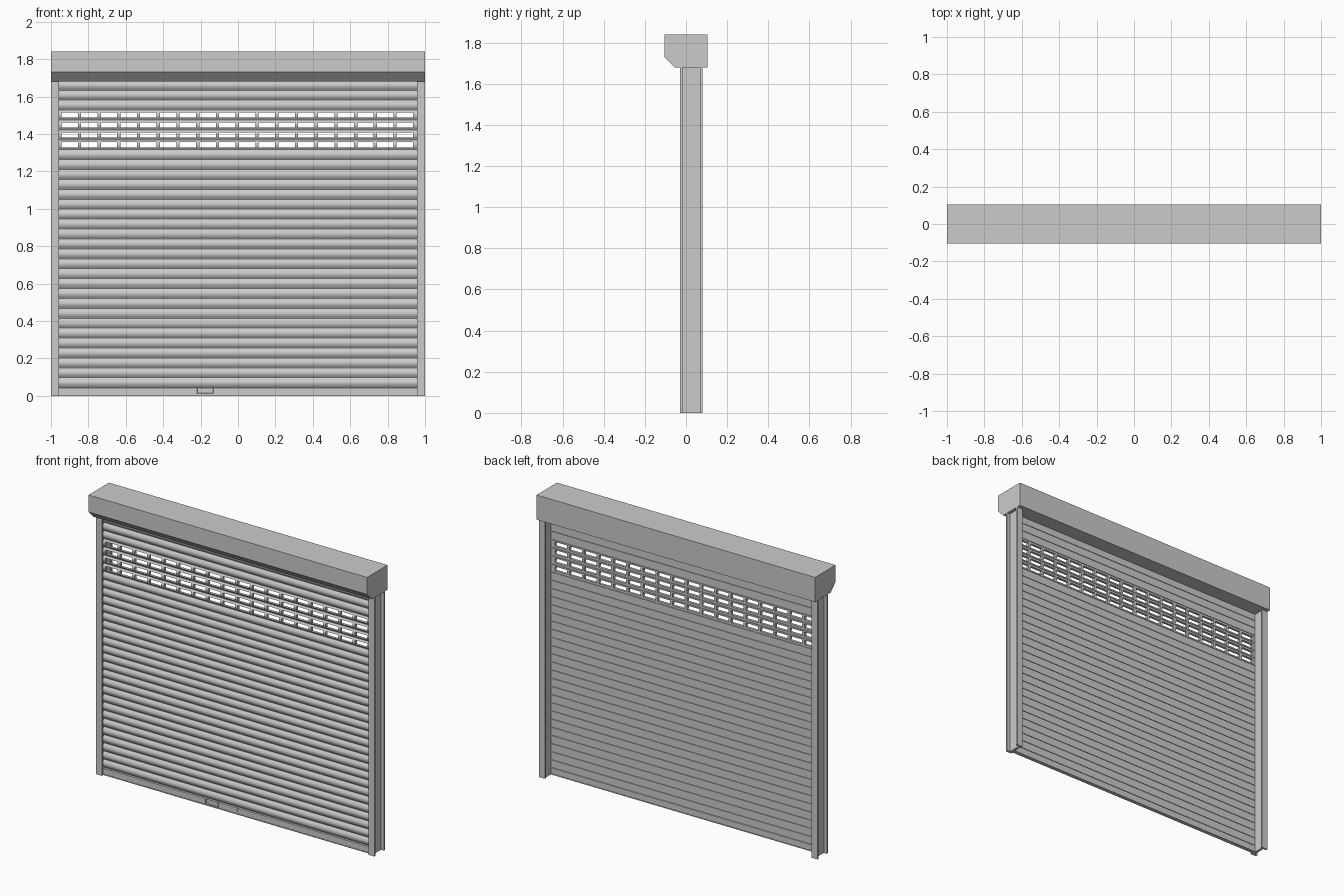
import bpy, bmesh, math
from mathutils import Matrix, Vector

if "Cube" in bpy.data.objects:
    bpy.data.objects.remove(bpy.data.objects["Cube"])

PITCH, SLAT_BASE, HALF = 0.053, 0.0435, 0.964


def finish(bm, name):
    bmesh.ops.recalc_face_normals(bm, faces=bm.faces)
    mesh = bpy.data.meshes.new(name)
    bm.to_mesh(mesh)
    bm.free()
    obj = bpy.data.objects.new(name, mesh)
    bpy.context.collection.objects.link(obj)
    return obj


def extrude(name, points, vec):
    """Extrude a closed 3D outline along a vector."""
    bm = bmesh.new()
    face = bm.faces.new([bm.verts.new(p) for p in points])
    ret = bmesh.ops.extrude_face_region(bm, geom=[face], use_keep_orig=True)
    verts = [g for g in ret["geom"] if isinstance(g, bmesh.types.BMVert)]
    bmesh.ops.translate(bm, verts=verts, vec=vec)
    return finish(bm, name)


def extrude_x(name, yz, half):
    return extrude(name, [(-half, y, z) for y, z in yz], (2 * half, 0, 0))


def add_box(bm, x0, x1, y0, y1, z0, z1):
    mat = Matrix.LocRotScale(Vector(((x0 + x1) / 2, (y0 + y1) / 2, (z0 + z1) / 2)),
                             None, Vector((x1 - x0, y1 - y0, z1 - z0)))
    bmesh.ops.create_cube(bm, size=1, matrix=mat)


def activate(obj):
    bpy.ops.object.select_all(action='DESELECT')
    obj.select_set(True)
    bpy.context.view_layer.objects.active = obj


def slats(name, first, last):
    """Bulged slat fronts, flat backs with a groove at each joint."""
    front, back, steps = [], [], 10
    for k in range(first, last):
        z = SLAT_BASE + k * PITCH
        front.append((-0.001, z))
        for i in range(steps + 1):
            t = i / steps
            front.append((-0.002 - 0.011 * math.sin(math.pi * t) ** 0.8,
                          z + 0.003 + (PITCH - 0.006) * t))
        back += [(0.003, z), (0.003, z + 0.003), (0.007, z + 0.003),
                 (0.007, z + PITCH - 0.003)]
        back.append((0.003, z + PITCH - 0.003))
    top = SLAT_BASE + last * PITCH
    front.append((-0.001, top))
    back.append((0.003, top))
    return extrude_x(name, front + back[::-1], HALF)


# Roller housing with a chamfered lower front edge
extrude_x("roller_housing", [(-0.105, 1.84), (0.105, 1.84), (0.105, 1.68),
                             (-0.055, 1.68), (-0.105, 1.73)], 1.0)

# Guide rails: I-shaped section with a groove on the outer side
section = [(0.957, -0.03), (1.0, -0.03), (1.0, -0.016), (0.978, -0.016),
           (0.978, 0.068), (1.0, 0.068), (1.0, 0.08), (0.957, 0.08),
           (0.957, 0.068), (0.963, 0.068), (0.963, -0.016), (0.957, -0.016)]
for side, label in ((-1, "left"), (1, "right")):
    extrude(f"guide_rail_{label}", [(side * x, y, 0) for x, y in section], (0, 0, 1.68))

# Curtain: plain slats, vented slats, plain slats
lower = slats("lower_slats", 0, 24)
vented = slats("vented_slats", 24, 28)
upper = slats("upper_slats", 28, 31)

# Rows of rectangular vents cut through the vented slats
bm = bmesh.new()
for k in range(24, 28):
    zc = SLAT_BASE + (k + 0.5) * PITCH
    for i in range(18):
        xc = -0.004 + (i - 8.5) * 0.1055
        add_box(bm, xc - 0.044, xc + 0.044, -0.05, 0.05, zc - 0.014, zc + 0.014)
cutter = finish(bm, "vent_cutter")
cutter.hide_render = True
mod = vented.modifiers.new("vents", 'BOOLEAN')
mod.operation, mod.solver, mod.object = 'DIFFERENCE', 'EXACT', cutter
activate(vented)
bpy.ops.object.modifier_apply(modifier=mod.name)
bpy.data.objects.remove(cutter)

for part in (lower, vented, upper):
    activate(part)
    bpy.ops.object.shade_smooth_by_angle(angle=math.radians(35))

# Bottom bar with a slim foot
extrude_x("bottom_bar", [(-0.012, 0.005), (-0.012, 0.042), (-0.002, 0.0435), (0.003, 0.0435),
                         (0.007, 0.042), (0.007, 0.005), (0.01, 0.005), (0.01, 0.0),
                         (-0.015, 0.0), (-0.015, 0.005)], HALF)

# Recessed pull plate
bm = bmesh.new()
add_box(bm, -0.22, -0.13, -0.018, -0.011, 0.012, 0.045)
bm.normal_update()
face = min(bm.faces, key=lambda f: f.calc_center_median().y)
bmesh.ops.inset_individual(bm, faces=[face], thickness=0.004)
bmesh.ops.translate(bm, verts=face.verts, vec=(0, 0.004, 0))
finish(bm, "pull_plate")

# Lock cylinder
bm = bmesh.new()
bmesh.ops.create_cone(bm, cap_ends=True, segments=24, radius1=0.009, radius2=0.009, depth=0.008,
                      matrix=Matrix.Translation((0, -0.014, 0.025)) @ Matrix.Rotation(math.pi / 2, 4, 'X'))
lock = finish(bm, "lock_cylinder")
activate(lock)
bpy.ops.object.shade_smooth_by_angle(angle=math.radians(35))
